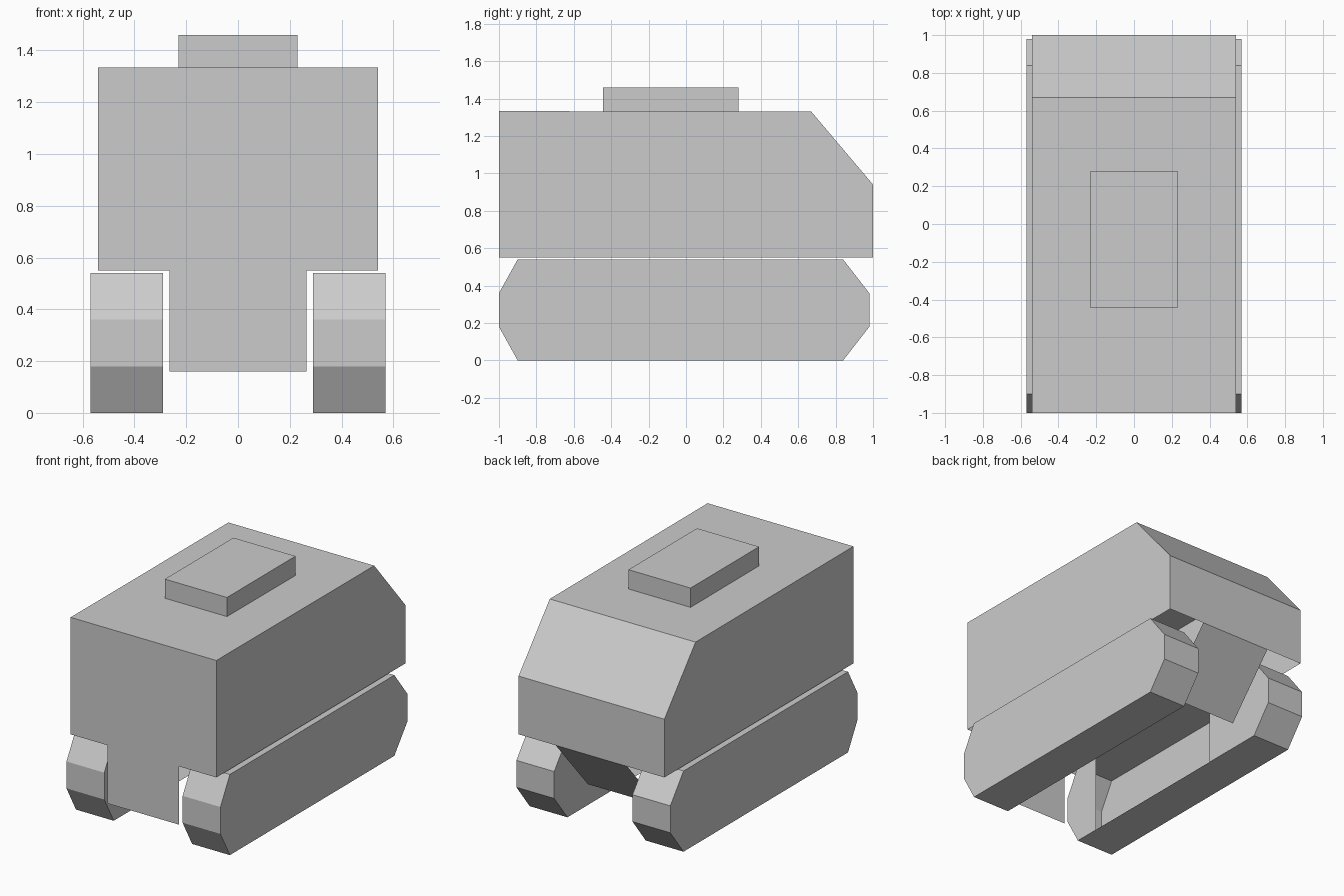
import bpy, bmesh

if "Cube" in bpy.data.objects:
    bpy.data.objects.remove(bpy.data.objects["Cube"])


def finish(bm, name):
    mesh = bpy.data.meshes.new(name)
    bm.to_mesh(mesh)
    bm.free()
    ob = bpy.data.objects.new(name, mesh)
    bpy.context.collection.objects.link(ob)
    return ob


def face(bm, pts):
    return bm.faces.new([bm.verts.new(p) for p in pts])


def shell(bm, x0, x1, profile, skip=()):
    """Sweep a closed (y, z) profile from x0 to x1 without caps, leaving out some strips."""
    a = [bm.verts.new((x0, y, z)) for y, z in profile]
    b = [bm.verts.new((x1, y, z)) for y, z in profile]
    n = len(profile)
    for i in range(n):
        if i not in skip:
            j = (i + 1) % n
            bm.faces.new((a[i], b[i], b[j], a[j]))
    return a, b


# Body shell, open underneath, with a sloped rear roof
W, H = 0.54, 0.265
profile = [(-1, 0.55), (1, 0.55), (1, 0.94), (0.67, 1.33), (-1, 1.333)]
bm = bmesh.new()
left, right = shell(bm, -W, W, profile, skip=(0, 4))
bm.faces.new(left[::-1])
bm.faces.new(right)
# T-shaped front plate reaching down between the tracks
face(bm, [(x, -1, z) for x, z in ((-W, 0.55), (-H, 0.55), (-H, 0.16), (H, 0.16),
                                  (H, 0.55), (W, 0.55), (W, 1.333), (-W, 1.333))])
# Sloped lower rear plate
face(bm, [(-H, 0.66, 0.16), (-H, 1, 0.55), (H, 1, 0.55), (H, 0.66, 0.16)])
bmesh.ops.remove_doubles(bm, verts=bm.verts, dist=1e-4)
finish(bm, "body")

# Roof hatch
bm = bmesh.new()
hatch = [(-0.445, 1.33), (0.28, 1.33), (0.28, 1.46), (-0.445, 1.46)]
left, right = shell(bm, -0.23, 0.23, hatch, skip=(0,))
bm.faces.new(left[::-1])
bm.faces.new(right)
finish(bm, "roof_hatch")

# Tracks: the inner wall is open between y = -0.72 and y = 0.40
bm = bmesh.new()
track = [(-0.9, 0), (-0.72, 0), (0.4, 0), (0.84, 0), (0.98, 0.18), (0.98, 0.36),
         (0.84, 0.54), (0.4, 0.54), (-0.72, 0.54), (-0.9, 0.54), (-1, 0.36), (-1, 0.18)]
inner, outer = shell(bm, 0.29, 0.57, track)
bm.faces.new(outer)
for ids in ((0, 1, 8, 9, 10, 11), (2, 3, 4, 5, 6, 7)):
    bm.faces.new([inner[i] for i in reversed(ids)])
for f in bm.faces:
    f.normal_update()
tracks = finish(bm, "tracks")
mirror = tracks.modifiers.new("Mirror", 'MIRROR')
mirror.use_mirror_merge = False

# Make every strip face outwards
for name in ("body", "roof_hatch", "tracks"):
    mesh = bpy.data.objects[name].data
    bm = bmesh.new()
    bm.from_mesh(mesh)
    centre = sum((v.co for v in bm.verts), bm.verts[:][0].co * 0) / len(bm.verts)
    bm.normal_update()
    for f in bm.faces:
        if f.normal.dot(f.calc_center_median() - centre) < 0:
            f.normal_flip()
    bm.to_mesh(mesh)
    bm.free()
